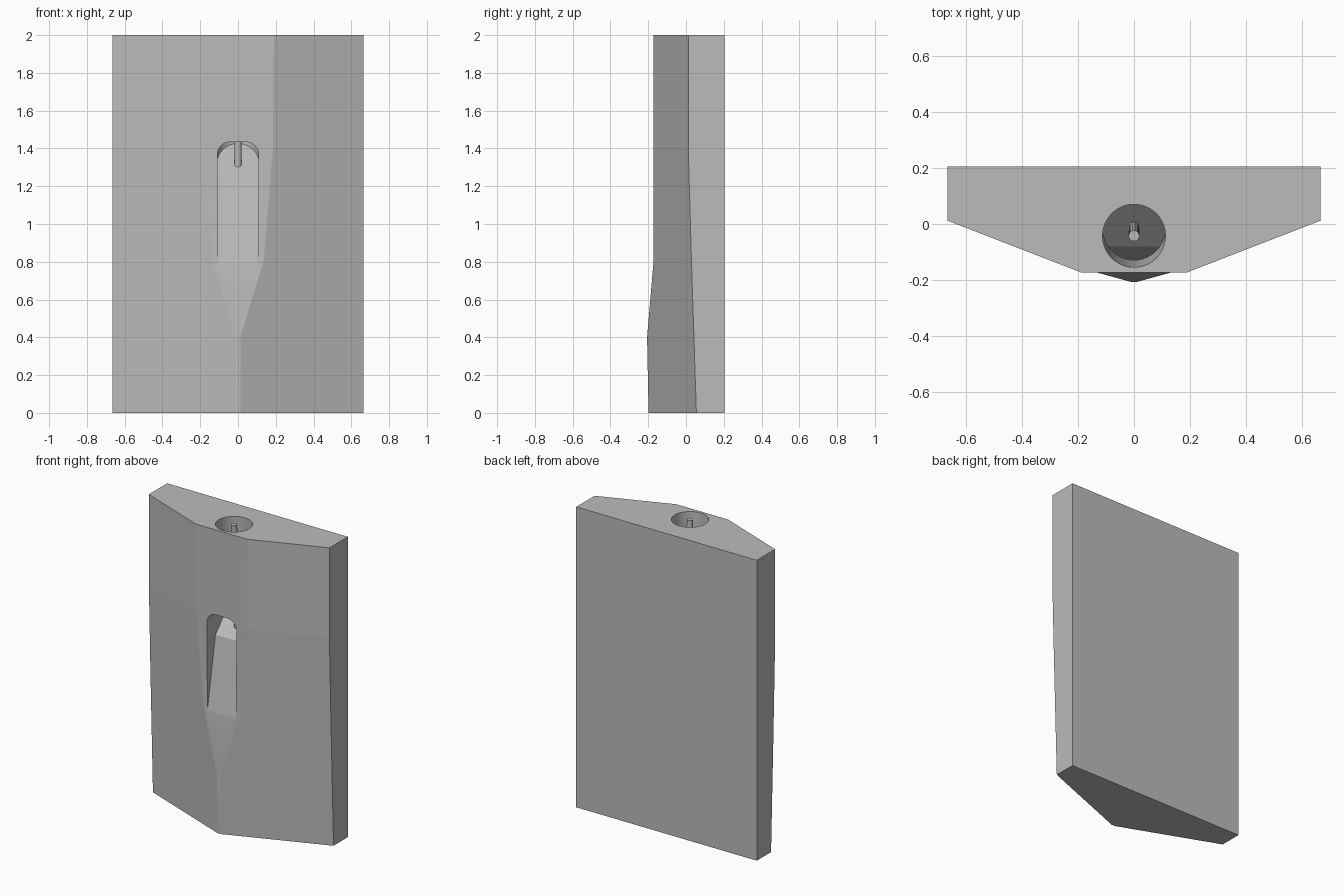
import bpy, bmesh, math
from mathutils import Vector

cube = bpy.data.objects.get("Cube")
if cube:
    bpy.data.objects.remove(cube, do_unlink=True)

grey = bpy.data.materials.new("plain_grey")
grey.use_nodes = True
colour = (0.5, 0.5, 0.5, 1)
grey.diffuse_color = colour
grey.node_tree.nodes["Principled BSDF"].inputs["Base Color"].default_value = colour


def finish(name, bm):
    bmesh.ops.recalc_face_normals(bm, faces=bm.faces)
    mesh = bpy.data.meshes.new(name)
    bm.to_mesh(mesh)
    bm.free()
    mesh.materials.append(grey)
    obj = bpy.data.objects.new(name, mesh)
    bpy.context.collection.objects.link(obj)
    return obj


def rod(bm, top, bottom, radius, sides):
    """Cylinder between two points."""
    axis = top - bottom
    turn = axis.to_track_quat('Z', 'Y').to_matrix().to_4x4()
    turn.translation = (top + bottom) / 2
    bmesh.ops.create_cone(bm, cap_ends=True, segments=sides, radius1=radius,
                          radius2=radius, depth=axis.length, matrix=turn)


# Block: lofted sections (height, half width of front flat, front y, side y)
half, back = 0.665, 0.205
sections = [(0, 0.012, -0.198, 0.055), (0.4, 0.012, -0.206, 0.042),
            (0.8, 0.135, -0.172, 0.029), (1.4, 0.185, -0.172, 0.012),
            (2, 0.19, -0.172, 0.012)]
bm = bmesh.new()
rings = []
for z, flat, front, side in sections:
    outline = [(-half, back), (-half, side), (-flat, front),
               (flat, front), (half, side), (half, back)]
    rings.append([bm.verts.new((x, y, z)) for x, y in outline])
for low, high in zip(rings, rings[1:]):
    for i in range(len(low)):
        j = (i + 1) % len(low)
        bm.faces.new((low[i], low[j], high[j], high[i]))
bm.faces.new(rings[0])
bm.faces.new(rings[-1])
block = finish("block", bm)

# Leaning bore from the top, ending on a sloping floor
top, foot = Vector((0, -0.042, 2)), Vector((0, -0.01, 1.3))
lean = (top - foot).normalized()
bm = bmesh.new()
rod(bm, top + lean * 0.1, foot - lean * 0.3, 0.112, 64)
cut = bmesh.ops.bisect_plane(bm, geom=bm.verts[:] + bm.edges[:] + bm.faces[:],
                             plane_co=(0, -0.08, 1.25), plane_no=(0, -1, 1),
                             clear_inner=True)
bmesh.ops.holes_fill(bm, edges=[e for e in bm.edges if e.is_boundary])
bore = finish("bore_cutter", bm)

# Front window with a steep ramp as its floor
profile = [(-0.4, 0.7), (-0.19, 0.7), (-0.08, 1.25), (-0.02, 1.31),
           (-0.02, 1.435), (-0.4, 1.435)]
bm = bmesh.new()
sides = [[bm.verts.new((s * (0.11 if z > 1 else 0.103), y, z))
          for y, z in profile] for s in (-1, 1)]
for loop in sides:
    bm.faces.new(loop)
for i in range(len(profile)):
    j = (i + 1) % len(profile)
    bm.faces.new((sides[0][i], sides[0][j], sides[1][j], sides[1][i]))
corners = [e for e in bm.edges
           if all(v.co.z > 1.4 for v in e.verts)
           and e.verts[0].co.x * e.verts[1].co.x > 0]
bmesh.ops.bevel(bm, geom=corners, offset=0.07, segments=8, profile=0.5,
                affect='EDGES')
window = finish("window_cutter", bm)

# Cut both openings and keep the result as the block
for cutter in (bore, window):
    mod = block.modifiers.new(cutter.name, 'BOOLEAN')
    mod.operation, mod.solver, mod.object = 'DIFFERENCE', 'EXACT', cutter
    cutter.hide_render = True
bpy.context.view_layer.update()
graph = bpy.context.evaluated_depsgraph_get()
carved = bpy.data.meshes.new_from_object(block.evaluated_get(graph))
block.modifiers.clear()
block.data = carved
for cutter in (bore, window):
    bpy.data.objects.remove(cutter, do_unlink=True)

# Slim pin standing along the bore
bm = bmesh.new()
rod(bm, top, foot - lean * 0.03, 0.019, 24)
pin = finish("centre_pin", bm)

# Smooth the round walls only
for obj in (block, pin):
    bpy.ops.object.select_all(action='DESELECT')
    obj.select_set(True)
    bpy.context.view_layer.objects.active = obj
    bpy.ops.object.shade_smooth_by_angle(angle=math.radians(15))
for face in block.data.polygons:
    if face.area > 0.06:
        face.use_smooth = False
